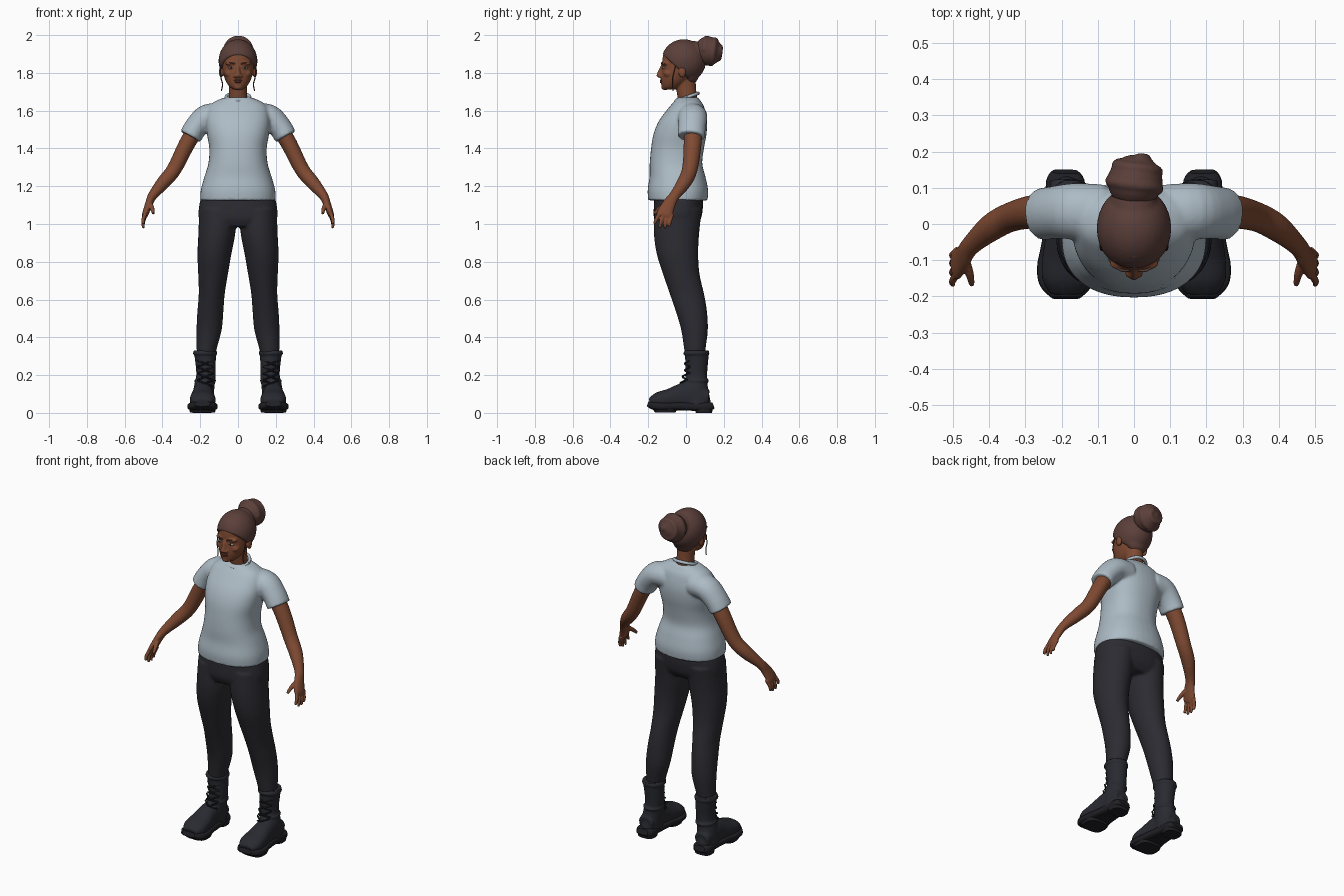
import bpy, bmesh, math
from mathutils import Vector, Matrix

if "Cube" in bpy.data.objects:
    bpy.data.objects.remove(bpy.data.objects["Cube"])

SIDES = (("left", 1), ("right", -1))
AX, AY, AZ = Vector((1, 0, 0)), Vector((0, 1, 0)), Vector((0, 0, 1))


def material(name, r, g, b):
    mat = bpy.data.materials.new(name)
    mat.use_nodes = True
    mat.diffuse_color = (r, g, b, 1)
    for node in mat.node_tree.nodes:
        if node.type == 'BSDF_PRINCIPLED':
            node.inputs["Base Color"].default_value = (r, g, b, 1)
            node.inputs["Roughness"].default_value = .8
    return mat


skin = material("brown skin", .21, .068, .032)
hair = material("dark brown hair", .105, .05, .042)
cloth = material("pale blue grey cotton", .42, .5, .56)
trouser = material("charcoal fabric", .025, .024, .031)
leather = material("black leather", .022, .023, .03)
rubber = material("black rubber", .014, .014, .018)
eye_white = material("eye white", .5, .45, .4)
iris = material("dark iris", .015, .01, .008)
lip = material("lip red brown", .17, .045, .028)


def smooth_rows(rows, steps):
    """Catmull-Rom interpolation of every column."""
    out = []
    for i in range(len(rows) - 1):
        a, b, c, d = (rows[max(0, min(len(rows) - 1, i + k))] for k in (-1, 0, 1, 2))
        for s in range(steps):
            t = s / steps
            out.append([q + t / 2 * (r - p + t * (2*p - 5*q + 4*r - e + t * (3*q - p - 3*r + e)))
                        for p, q, r, e in zip(a, b, c, d)])
    out.append(list(rows[-1]))
    return out


def loft(bm, rows, side=1, ref=None, power=2, sides=24, steps=4):
    """Rows are x, y, z, half width, half depth; rings lie flat or follow the path."""
    rows = smooth_rows(rows, steps)
    pts = [Vector(r[:3]) for r in rows]
    rings = []
    for i, row in enumerate(rows):
        u, v = AX, AY
        if ref:
            t = (pts[min(i + 1, len(pts) - 1)] - pts[max(i - 1, 0)]).normalized()
            u = t.cross(ref).normalized()
            v = u.cross(t)
        ring = []
        for k in range(sides):
            ang = math.tau * k / sides
            c, s = math.cos(ang), math.sin(ang)
            c, s = (math.copysign(abs(w) ** (2 / power), w) for w in (c, s))
            p = pts[i] + u * c * row[3] + v * s * row[4]
            ring.append(bm.verts.new((p.x * side, p.y, p.z)))
        rings.append(ring)
    for lo, hi in zip(rings, rings[1:]):
        for k in range(sides):
            n = (k + 1) % sides
            bm.faces.new((lo[k], lo[n], hi[n], hi[k]))
    bm.faces.new(rings[0])
    bm.faces.new(rings[-1])


def tube(bm, points, radius, side=1, ref=AY, sides=10):
    loft(bm, [(*p, radius, radius) for p in points], side, ref, sides=sides)


def ball(bm, centre, radii):
    bmesh.ops.create_uvsphere(bm, u_segments=32, v_segments=20, radius=1,
                              matrix=Matrix.Translation(centre) @ Matrix.Diagonal((*radii, 1)))


def finish(name, bm, mat, voxel=0, passes=3):
    bmesh.ops.recalc_face_normals(bm, faces=bm.faces[:])
    mesh = bpy.data.meshes.new(name)
    bm.to_mesh(mesh)
    bm.free()
    mesh.materials.append(mat)
    obj = bpy.data.objects.new(name, mesh)
    bpy.context.collection.objects.link(obj)
    if voxel:
        # fuse the overlapping volumes into one skin
        fuse = obj.modifiers.new("fuse", 'REMESH')
        fuse.mode = 'VOXEL'
        fuse.voxel_size = voxel
        fuse.use_smooth_shade = True
        relax = obj.modifiers.new("relax", 'SMOOTH')
        relax.factor = .5
        relax.iterations = passes
    else:
        bpy.ops.object.select_all(action='DESELECT')
        obj.select_set(True)
        bpy.context.view_layer.objects.active = obj
        bpy.ops.object.shade_smooth_by_angle(angle=math.radians(40))


# Shirt: body and sleeves
bm = bmesh.new()
loft(bm, [(0, -.043, 1.125, .2, .157), (0, -.043, 1.18, .197, .16), (0, -.045, 1.25, .178, .148),
          (0, -.053, 1.32, .157, .139), (0, -.045, 1.4, .152, .14), (0, -.031, 1.48, .165, .14),
          (0, -.015, 1.55, .17, .126), (0, .004, 1.62, .155, .092), (0, .008, 1.65, .12, .07),
          (0, .008, 1.67, .07, .056)], power=2.3, sides=40)
for _, s in SIDES:
    loft(bm, [(.09, .03, 1.57, .07, .08), (.165, .035, 1.565, .068, .078),
              (.22, .032, 1.515, .062, .073), (.253, .027, 1.462, .06, .073)], s, AY)
finish("shirt", bm, cloth, .008, 4)

# Ribbed collar, higher at the nape
bm = bmesh.new()
loop = [math.tau * k / 16 for k in range(17)]
tube(bm, [(.062 * math.cos(a), .006 + .058 * math.sin(a), 1.672 + .02 * math.sin(a))
          for a in loop], .009, ref=AZ)
finish("shirt_collar", bm, cloth)

# Trousers: hips and both legs
bm = bmesh.new()
loft(bm, [(0, -.04, 1.16, .19, .125), (0, -.04, 1.1, .205, .13), (0, -.045, 1.03, .207, .125),
          (0, -.05, .985, .17, .1)], power=2.4, sides=40)
for _, s in SIDES:
    loft(bm, [(.105, -.04, 1.08, .1, .125), (.112, -.05, .95, .098, .12), (.125, -.045, .84, .09, .11),
              (.132, -.025, .735, .079, .097), (.139, .005, .63, .069, .091),
              (.146, .028, .54, .069, .083), (.153, .045, .44, .067, .071),
              (.167, .047, .33, .052, .056), (.17, .05, .27, .045, .05)], s)
finish("trousers", bm, trouser, .008, 4)

# Boots: shaft with foot, sole with heel, laces
for label, s in SIDES:
    bm = bmesh.new()
    loft(bm, [(.175, .057, .33, .062, .065), (.173, .057, .29, .056, .062), (.17, .055, .2, .051, .057),
              (.18, .05, .13, .055, .067), (.187, .055, .04, .055, .08)], s)
    loft(bm, [(.187, .12, .08, .04, .045), (.187, .03, .09, .075, .052), (.187, -.03, .085, .068, .057),
              (.187, -.09, .075, .052, .066), (.187, -.15, .065, .043, .067),
              (.187, -.192, .055, .022, .045)], s, AX, 2.3)
    # rolled rim and ankle fold
    for z, w, d in ((.315, .06, .064), (.17, .053, .061)):
        tube(bm, [(.174 + w * math.cos(a), .055 + d * math.sin(a), z) for a in loop], .006, s, AZ)
    finish(label + "_boot", bm, leather, .006, 2)

    bm = bmesh.new()
    loft(bm, [(.19, .145, .04, .016, .035), (.19, .12, .034, .024, .053), (.187, .04, .034, .023, .057),
              (.187, -.05, .036, .022, .068), (.188, -.12, .034, .022, .08),
              (.188, -.17, .038, .022, .072), (.188, -.203, .048, .014, .04)], s, AX, 3.5)
    loft(bm, [(.19, .095, 0, .05, .043), (.19, .092, .03, .054, .05)], s, power=3)
    loft(bm, [(.188, -.11, .003, .066, .055), (.188, -.11, .03, .074, .07)], s, power=3)
    finish(label + "_boot_sole", bm, rubber)

    bm = bmesh.new()
    for k in range(4):
        z = .14 + .035 * k
        y = -.006 - .012 * max(0, 2 - k)
        for flip in (1, -1):
            tube(bm, [(.174 - .04 * flip, y + .025, z), (.174, y, z + .016),
                      (.174 + .04 * flip, y + .025, z + .032)], .005, s, AZ, 8)
    finish(label + "_boot_laces", bm, rubber)

# Arms with hands
for label, s in SIDES:
    bm = bmesh.new()
    loft(bm, [(.2, .035, 1.54, .045, .05), (.27, .035, 1.425, .043, .047), (.338, .02, 1.29, .039, .041),
              (.395, -.01, 1.22, .036, .038), (.452, -.06, 1.15, .025, .028),
              (.472, -.09, 1.105, .02, .035), (.49, -.113, 1.055, .017, .042),
              (.494, -.12, 1.04, .012, .036)], s, AY)
    # four fingers spread front to back, index first
    for k, (drop, reach) in enumerate(((.045, .02), (.062, .012), (.06, .005), (.045, .002))):
        y = -.148 + .021 * k
        z = 1.045 - .004 * k
        loft(bm, [(.488, y + .012, z + .02, .011, .011), (.502, y - reach / 2, z - drop / 2, .01, .01),
                  (.5, y - reach, z - drop, .007, .007)], s, AY, sides=10)
    loft(bm, [(.47, -.09, 1.115, .014, .014), (.455, -.135, 1.085, .012, .012),
              (.448, -.168, 1.055, .008, .008)], s, AX, sides=10)
    finish(label + "_arm", bm, skin, .004, 2)

# Head: skull, neck, nose, brow, cheeks and ears
bm = bmesh.new()
loft(bm, [(0, -.09, 1.711, .022, .025), (0, -.078, 1.725, .044, .05), (0, -.06, 1.755, .064, .073),
          (0, -.045, 1.79, .077, .087), (0, -.03, 1.83, .084, .098), (0, -.02, 1.87, .088, .105),
          (0, -.02, 1.91, .084, .096), (0, -.02, 1.95, .06, .07)], sides=36)
loft(bm, [(0, .02, 1.61, .055, .05), (0, .004, 1.69, .048, .052), (0, -.005, 1.78, .05, .055)])
loft(bm, [(0, -.122, 1.842, .008, .01), (0, -.132, 1.815, .01, .014), (0, -.137, 1.785, .017, .019),
          (0, -.132, 1.775, .012, .014)], sides=16)
ball(bm, (0, -.112, 1.724), (.024, .02, .015))
for _, s in SIDES:
    ball(bm, (.014 * s, -.137, 1.783), (.011, .012, .009))
    ball(bm, (.034 * s, -.108, 1.85), (.034, .02, .011))
    ball(bm, (.046 * s, -.092, 1.796), (.026, .026, .02))
    ball(bm, (.09 * s, -.02, 1.805), (.011, .02, .03))
finish("head", bm, skin, .005, 3)

# Face details
bm = bmesh.new()
ball(bm, (0, -.131, 1.76), (.023, .008, .005))
ball(bm, (0, -.13, 1.752), (.02, .009, .006))
finish("lips", bm, lip)
for label, s in SIDES:
    bm = bmesh.new()
    ball(bm, (.036 * s, -.117, 1.826), (.016, .009, .006))
    finish(label + "_eye", bm, eye_white)
    bm = bmesh.new()
    ball(bm, (.036 * s, -.123, 1.827), (.006, .005, .005))
    finish(label + "_iris", bm, iris)
    bm = bmesh.new()
    tube(bm, [(.014, -.128, 1.846), (.036, -.127, 1.854), (.062, -.106, 1.851)], .004, s, AZ)
    finish(label + "_eyebrow", bm, hair)
    bm = bmesh.new()
    tube(bm, [(.093, -.055, 1.84), (.091, -.07, 1.78), (.082, -.072, 1.74), (.088, -.068, 1.705)],
         .003, s, sides=6)
    finish(label + "_loose_strand", bm, hair)

# Hair cap, cut along a sloping hairline
bm = bmesh.new()
ball(bm, (0, -.012, 1.863), (.103, .118, .115))
bmesh.ops.bisect_plane(bm, geom=bm.verts[:] + bm.edges[:] + bm.faces[:], plane_co=(0, -.125, 1.9),
                       plane_no=(0, .155, .165), clear_inner=True)
bmesh.ops.edgeloop_fill(bm, edges=[e for e in bm.edges if e.is_boundary])
ball(bm, (0, .025, 1.8), (.066, .045, .06))
# gathered neck of the bun
loft(bm, [(0, .04, 1.9, .07, .07), (0, .085, 1.908, .06, .06)], ref=AX)
finish("hair", bm, hair, .006, 3)

# Bun with a coiled strand
bm = bmesh.new()
centre = Vector((.003, .118, 1.916))
ball(bm, centre, (.076, .074, .077))
coil = []
for k in range(33):
    f = k / 32
    polar, turn = 1.9 - 1.6 * f, math.tau * 2.2 * f
    coil.append(centre + .066 * Vector((math.sin(polar) * math.cos(turn), math.cos(polar),
                                        math.sin(polar) * math.sin(turn))))
tube(bm, coil, .017)
finish("hair_bun", bm, hair, .006, 3)
